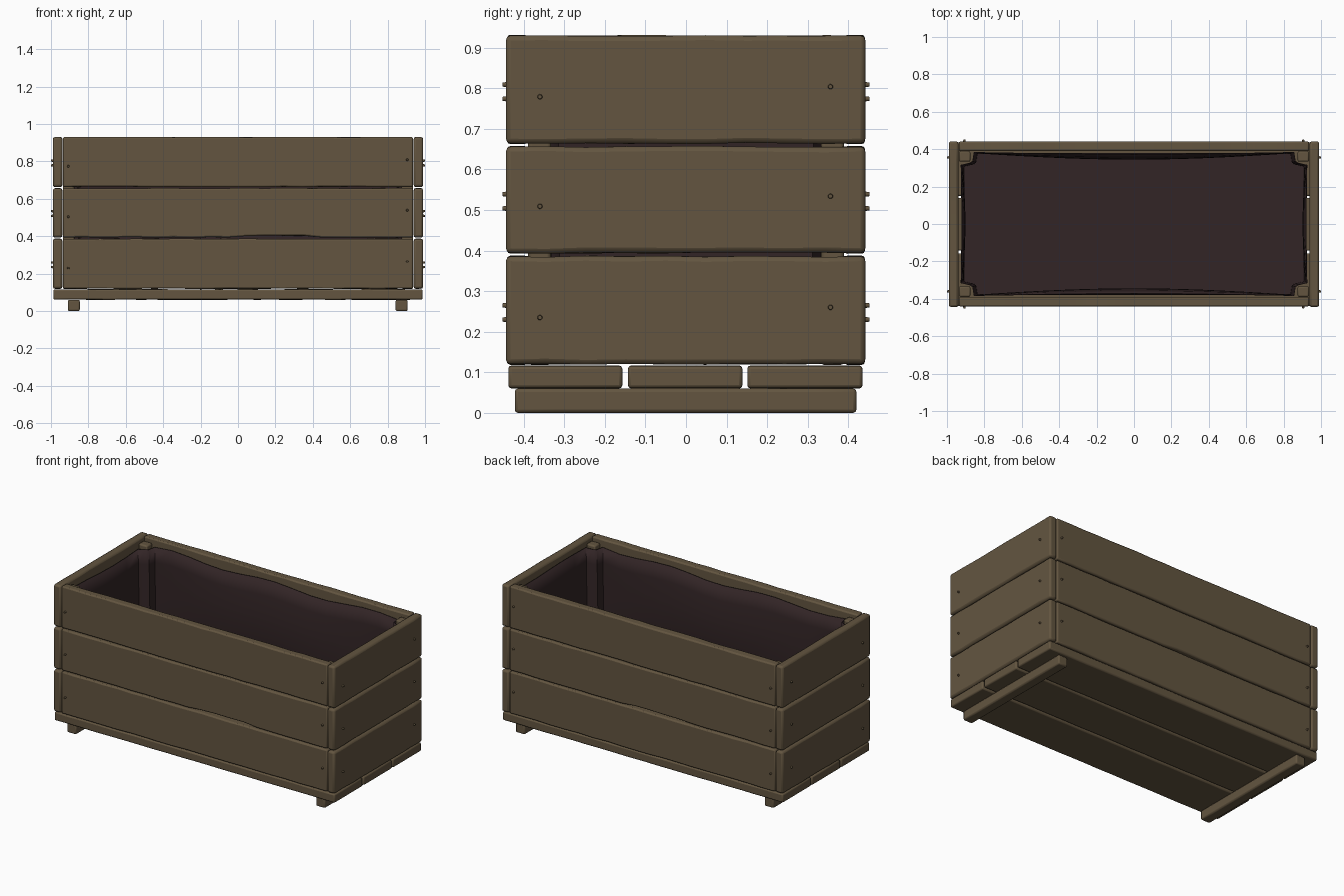
import bpy, bmesh, math, random
from mathutils import Matrix, Vector

random.seed(4)
if "Cube" in bpy.data.objects:
    bpy.data.objects.remove(bpy.data.objects["Cube"], do_unlink=True)


def material(name, rgb):
    m = bpy.data.materials.new(name)
    m.use_nodes = True
    m.diffuse_color = (*rgb, 1)
    bsdf = m.node_tree.nodes["Principled BSDF"]
    bsdf.inputs["Base Color"].default_value = (*rgb, 1)
    bsdf.inputs["Roughness"].default_value = 0.9
    return m


WOOD = material("weathered wood", (0.125, 0.091, 0.051))
LINER = material("dark liner", (0.032, 0.018, 0.019))


def finish(name, bm, mat, angle=40):
    bmesh.ops.recalc_face_normals(bm, faces=bm.faces)
    mesh = bpy.data.meshes.new(name)
    bm.to_mesh(mesh)
    bm.free()
    mesh.materials.append(mat)
    ob = bpy.data.objects.new(name, mesh)
    bpy.context.collection.objects.link(ob)
    bpy.ops.object.select_all(action="DESELECT")
    ob.select_set(True)
    bpy.context.view_layer.objects.active = ob
    bpy.ops.object.shade_smooth_by_angle(angle=math.radians(angle))
    return ob


def board(name, low, high, wear=0.002, chips=(), bevel=0.008):
    """Rounded plank with slightly uneven edges; chips are (start, end, depth) along the lower edge."""
    low, high = Vector(low), Vector(high)
    size, mid = high - low, (low + high) / 2
    bm = bmesh.new()
    bmesh.ops.create_cube(bm, size=1, matrix=Matrix.Translation(mid) @ Matrix.Diagonal((*size, 1)))
    axis = 0 if size.x > size.y else 1
    normal = Vector((0, 0, 0))
    normal[axis] = 1
    steps = max(2, round(size[axis] / 0.1))
    for i in range(1, steps):
        cut = low.copy()
        cut[axis] += size[axis] * i / steps
        bmesh.ops.bisect_plane(bm, geom=bm.verts[:] + bm.edges[:] + bm.faces[:],
                               plane_co=cut, plane_no=normal)
    for v in bm.verts:
        if wear and low[axis] + 0.01 < v.co[axis] < high[axis] - 0.01:
            v.co.z += random.uniform(-wear, wear)
            for start, end, depth in chips:
                if v.co.z < mid.z and start < v.co[axis] < end:
                    v.co.z += depth
    ob = finish(name, bm, WOOD)
    mod = ob.modifiers.new("worn edges", "BEVEL")
    mod.width, mod.segments, mod.limit_method = bevel, 2, "ANGLE"
    return ob


# Three rows of side planks, with screws at the corners
rows = [("lower", 0.12, 0.386), ("middle", 0.394, 0.656), ("upper", 0.664, 0.93)]
chips = {"front_middle": [(-0.02, 0.38, 0.009)], "back_middle": [(-0.3, 0.1, 0.006)]}


def screw(name, pos, direction):
    bm = bmesh.new()
    turn = Vector(direction).to_track_quat("Z", "Y").to_matrix().to_4x4()
    bmesh.ops.create_cone(bm, cap_ends=True, segments=12, radius1=0.0075, radius2=0.005,
                          depth=0.018, matrix=Matrix.Translation(pos) @ turn)
    finish(name, bm, WOOD)


for row, z0, z1 in rows:
    for face, s in (("front", -1), ("back", 1)):
        y0, y1 = sorted((s * 0.39, s * 0.441))
        name = face + "_" + row
        board(name + "_plank", (-0.936, y0, z0), (0.936, y1, z1), chips=chips.get(name, ()))
        for side, x, lift in (("right", -0.907, 0.11), ("left", 0.905, 0.145)):
            screw(f"{name}_{side}_screw", (x, s * 0.443, z0 + lift), (0, s, 0))
    for end, s in (("right", -1), ("left", 1)):
        x0, x1 = sorted((s * 0.939, s * 0.99))
        board(f"{end}_{row}_plank", (x0, -0.444, z0), (x1, 0.442, z1), bevel=0.012)
        for side, y, lift in (("front", -0.36, 0.115), ("back", 0.356, 0.14)):
            screw(f"{end}_{row}_{side}_screw", (s * 0.991, y, z0 + lift), (s, 0, 0))

# Base slats and feet
for label, y0, y1 in (("front", -0.438, -0.157), ("middle", -0.143, 0.139), ("back", 0.151, 0.435)):
    board(f"{label}_base_slat", (-0.987, y0, 0.061), (0.987, y1, 0.116), wear=0.001)
for label, x in (("right", -0.878), ("left", 0.875)):
    board(f"{label}_foot", (x - 0.032, -0.422, 0), (x + 0.032, 0.42, 0.06), wear=0)

# Inner corner posts
for end, sx in (("right", -1), ("left", 1)):
    for face, sy in (("front", -1), ("back", 1)):
        x0, x1 = sorted((sx * 0.875, sx * 0.936))
        y0, y1 = sorted((sy * 0.333, sy * 0.389))
        board(f"{face}_{end}_post", (x0, y0, 0.118), (x1, y1, 0.905), wear=0)


# Fabric liner: one notched outline lofted from rim to floor
def outline(depth):
    quarter = [(0.925, 0.315), (0.88, 0.325), (0.863, 0.335), (0.855, 0.383)]
    ring = []
    for sx, sy in ((1, 1), (-1, 1), (-1, -1), (1, -1)):
        pts = [(sx * x, sy * y) for x, y in quarter]
        ring += pts if sx * sy > 0 else pts[::-1]
    full = []
    for i, (x, y) in enumerate(ring):
        nx, ny = ring[(i + 1) % len(ring)]
        count = max(1, round(math.hypot(nx - x, ny - y) / 0.12))
        for k in range(count):
            t = k / count
            px, py = x + (nx - x) * t, y + (ny - y) * t
            belly = math.sin(math.pi * t) * math.sin(math.pi * min(1, depth * 1.2 + 0.1))
            if count > 8:
                py -= math.copysign(0.035 * belly, py)
            elif count > 2:
                px -= math.copysign(0.015 * belly, px)
            wave = 0.012 * math.sin(px * 9 + py * 5) if count > 2 else 0
            full.append((px, py, wave))
    return full


bm = bmesh.new()
rings = []
levels = 8
for j in range(levels + 1):
    d = j / levels
    z = 0.885 + (0.135 - 0.885) * d
    shrink = 1 - 0.02 * d
    rings.append([bm.verts.new((x * shrink, y * shrink, z + w * (1 - d))) for x, y, w in outline(d)])
for a, b in zip(rings, rings[1:]):
    n = len(a)
    for i in range(n):
        bm.faces.new((a[i], a[(i + 1) % n], b[(i + 1) % n], b[i]))
bm.faces.new(rings[-1])
liner = finish("fabric_liner", bm, LINER, 50)
thick = liner.modifiers.new("cloth thickness", "SOLIDIFY")
thick.thickness, thick.offset = 0.004, 0
